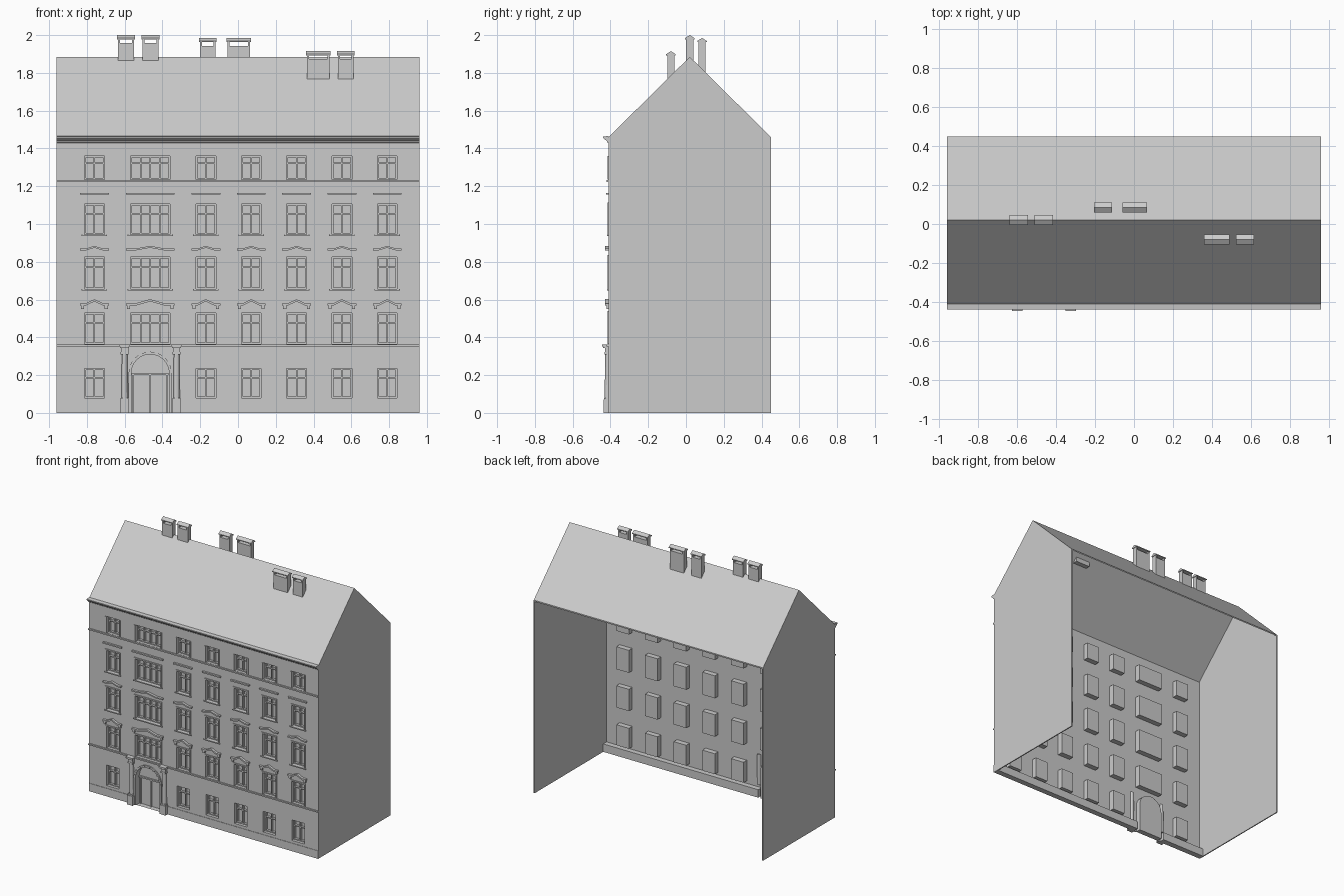
import bpy, bmesh, math

if "Cube" in bpy.data.objects:
    bpy.data.objects.remove(bpy.data.objects["Cube"])

plaster = bpy.data.materials.new("plaster_gray")
plaster.use_nodes = True
GRAY = (0.6, 0.6, 0.6, 1)
plaster.diffuse_color = GRAY
plaster.node_tree.nodes["Principled BSDF"].inputs["Base Color"].default_value = GRAY

# Main dimensions
HALF, FRONT, BACK, RIDGE_Y = 0.96, -0.41, 0.45, 0.02
EAVES, RIDGE = 1.46, 1.885
COLUMNS = [(-0.76, 0.105), (-0.465, 0.21)] + [(x, 0.105) for x in (-0.17, 0.07, 0.31, 0.55, 0.79)]
ROWS = [(0.08, 0.235), (0.365, 0.53), (0.655, 0.825), (0.945, 1.105), (1.235, 1.36)]
DEPTH = 0.04
DOOR_X, DOOR_R, SPRING = -0.465, 0.1, 0.21
BAY = COLUMNS[1]


def finish(name, bm, normals=True):
    if normals:
        bmesh.ops.recalc_face_normals(bm, faces=bm.faces)
    mesh = bpy.data.meshes.new(name)
    bm.to_mesh(mesh)
    bm.free()
    mesh.materials.append(plaster)
    obj = bpy.data.objects.new(name, mesh)
    bpy.context.collection.objects.link(obj)
    return obj


def prism(bm, points, axis, lo, hi):
    """Extrude a 2D outline along x (points are y,z) or y (points are x,z)."""
    def place(p, d):
        return (d, *p) if axis == "x" else (p[0], d, p[1])
    a = [bm.verts.new(place(p, lo)) for p in points]
    b = [bm.verts.new(place(p, hi)) for p in points]
    bm.faces.new(a)
    bm.faces.new(b[::-1])
    for i in range(len(points)):
        j = (i + 1) % len(points)
        bm.faces.new((a[i], b[i], b[j], a[j]))


def box(bm, x0, x1, y0, y1, z0, z1):
    prism(bm, [(x0, z0), (x1, z0), (x1, z1), (x0, z1)], "y", y0, y1)


def ring(radius, count=16):
    """Points over the door arch from right to left."""
    return [(DOOR_X + radius * math.cos(math.pi * i / count),
             SPRING + radius * math.sin(math.pi * i / count)) for i in range(count + 1)]


# Front wall: a sheet of cells, with the window cells pushed in as pockets
bm = bmesh.new()
xs = sorted([-HALF, HALF] + [x + s * w / 2 for x, w in COLUMNS for s in (-1, 1)])
zs = [0] + [z for row in ROWS for z in row] + [EAVES]
windows = []
bay_left, bay_right = BAY[0] - BAY[1] / 2, BAY[0] + BAY[1] / 2


def wall_face(points):
    return bm.faces.new([bm.verts.new((x, FRONT, z)) for x, z in points])


for i in range(len(xs) - 1):
    for j in range(len(zs) - 1):
        if i == 3 and j < 3:
            continue
        face = wall_face([(xs[i], zs[j]), (xs[i + 1], zs[j]), (xs[i + 1], zs[j + 1]), (xs[i], zs[j + 1])])
        if i % 2 and j % 2:
            windows.append(face)
# Wall around the arched doorway, and the window above it
top = ROWS[1][0]
arch = ring(DOOR_R)
for p, q in zip(arch, arch[1:]):
    wall_face([q, p, (p[0], top), (q[0], top)])
for inner, outer in ((DOOR_X - DOOR_R, bay_left), (DOOR_X + DOOR_R, bay_right)):
    lo, hi = sorted((inner, outer))
    wall_face([(lo, 0), (hi, 0), (hi, top), (lo, top)])
windows.append(wall_face([(bay_left, top), (bay_right, top), (bay_right, ROWS[1][1]), (bay_left, ROWS[1][1])]))
windows.append(wall_face([(DOOR_X - DOOR_R, 0), (DOOR_X + DOOR_R, 0)] + arch))
bmesh.ops.remove_doubles(bm, verts=bm.verts, dist=0.0001)
windows = [f for f in windows if f.is_valid]
pockets = bmesh.ops.extrude_discrete_faces(bm, faces=windows)["faces"]
bmesh.ops.translate(bm, verts=list({v for f in pockets for v in f.verts}), vec=(0, DEPTH, 0))
finish("front_wall", bm)

# Gable walls
for name, x in (("right_gable_wall", -HALF), ("left_gable_wall", HALF - 0.008)):
    bm = bmesh.new()
    prism(bm, [(FRONT, 0), (BACK, 0), (BACK, EAVES), (RIDGE_Y, RIDGE - 0.002), (FRONT, EAVES)], "x", x, x + 0.008)
    finish(name, bm)

# Roof: thin folded sheet
bm = bmesh.new()
prism(bm, [(FRONT, EAVES), (RIDGE_Y, RIDGE), (BACK, EAVES), (BACK, EAVES - 0.01),
           (RIDGE_Y, RIDGE - 0.01), (FRONT, EAVES - 0.01)], "x", -HALF, HALF)
finish("roof", bm)

# Cornice with stepped profile
bm = bmesh.new()
prism(bm, [(FRONT, 1.43), (-0.418, 1.432), (-0.42, 1.44), (-0.434, 1.45), (-0.44, 1.456),
           (-0.44, 1.463), (FRONT, 1.466)], "x", -HALF, HALF)
finish("cornice", bm)

# String courses and plinth
bm = bmesh.new()
for z in (0.357, 1.228):
    box(bm, -HALF, HALF, FRONT - 0.01, FRONT, z - 0.005, z + 0.005)
finish("string_courses", bm)
bm = bmesh.new()
for x0, x1 in ((-HALF, DOOR_X - 0.12), (DOOR_X + 0.12, HALF)):
    box(bm, x0, x1, FRONT - 0.003, FRONT + 0.04, 0, 0.06)
finish("plinth", bm)

# Window bars, surrounds and hoods
bars, trim, hoods = bmesh.new(), bmesh.new(), bmesh.new()
for c, (x, w) in enumerate(COLUMNS):
    for r, (z0, z1) in enumerate(ROWS):
        if c == 1 and r == 0:
            continue
        a, b, t = x - w / 2, x + w / 2, 0.008
        y0, y1 = FRONT + 0.022, FRONT + DEPTH
        transom = z0 + (z1 - z0) * 0.66
        for z in (z0, transom, z1 - t):
            box(bars, a, b, y0, y1, z, z + t)
        parts = 4 if c == 1 else 2
        for i in range(parts + 1):
            m = a + t / 2 + (w - t) * i / parts
            box(bars, m - t / 2, m + t / 2, y0, y1, z0, z1)
        if r == 0:
            continue
        # Raised surround and sill
        for s0, s1 in ((a - 0.011, a), (b, b + 0.011)):
            box(trim, s0, s1, FRONT - 0.005, FRONT, z0, z1)
        if r < 4:
            box(trim, a - 0.011, b + 0.011, FRONT - 0.006, FRONT, z1, z1 + 0.01)
        if r in (2, 3):
            box(trim, a - 0.015, b + 0.015, FRONT - 0.008, FRONT, z0 - 0.008, z0)
        # Hoods: pediments with brackets, low pediments, then straight
        h = w / 2 + 0.024
        if r == 3:
            box(hoods, x - h, x + h, FRONT - 0.014, FRONT, 1.155, 1.165)
        elif r < 3:
            base, rise, thick = ((0.568, 0.022, 0.012), (0.86, 0.014, 0.01))[r - 1]
            line = [(-h, 0), (-h * 0.6, 0), (0, rise), (h * 0.6, 0), (h, 0)]
            outline = [(x + u, base + v) for u, v in line]
            outline += [(x + u, base + v + thick) for u, v in reversed(line)]
            prism(hoods, outline, "y", FRONT - 0.018, FRONT)
            if r == 1:
                for s in (-1, 1):
                    m = x + s * (h - 0.014)
                    box(hoods, m - 0.008, m + 0.008, FRONT - 0.012, FRONT, 0.55, base)
finish("window_bars", bars)
finish("window_surrounds", trim)
finish("window_hoods", hoods)

# Door arch trim: alternating voussoirs and jambs
bm = bmesh.new()
inner, outer = ring(DOOR_R), ring(DOOR_R + 0.014)
for i in range(len(inner) - 1):
    proud = 0.012 if i % 2 else 0.007
    prism(bm, [inner[i], outer[i], outer[i + 1], inner[i + 1]], "y", FRONT - proud, FRONT)
for s in (-1, 1):
    e = sorted((DOOR_X + s * DOOR_R, DOOR_X + s * (DOOR_R + 0.014)))
    box(bm, *e, FRONT - 0.008, FRONT, 0, SPRING)
finish("door_surround", bm)

# Door leaves
bm = bmesh.new()
for x in (DOOR_X - 0.09, DOOR_X, DOOR_X + 0.09):
    box(bm, x - 0.005, x + 0.005, FRONT + 0.03, FRONT + DEPTH, 0, SPRING)
box(bm, DOOR_X - DOOR_R, DOOR_X + DOOR_R, FRONT + 0.028, FRONT + DEPTH, SPRING - 0.01, SPRING)
finish("door_bars", bm)

# Columns beside the door: pedestal, shaft and stepped capital
for name, x in (("right_door_column", DOOR_X - 0.135), ("left_door_column", DOOR_X + 0.14)):
    bm = bmesh.new()
    for half, y, z0, z1 in ((0.024, 0.028, 0, 0.07), (0.021, 0.024, 0.07, 0.08), (0.021, 0.022, 0.31, 0.322),
                            (0.019, 0.02, 0.322, 0.344), (0.024, 0.03, 0.344, 0.352), (0.028, 0.036, 0.352, 0.362)):
        box(bm, x - half, x + half, FRONT - y, FRONT, z0, z1)
    shaft = bmesh.ops.create_cone(bm, cap_ends=True, segments=12, radius1=0.017, radius2=0.015, depth=0.23)
    bmesh.ops.translate(bm, verts=shaft["verts"], vec=(x, FRONT - 0.004, 0.195))
    finish(name, bm)

# Chimneys: stack, open flue slot between two posts, gabled cap
CHIMNEYS = [(-0.593, 0.095, 0.02, 1.865, 2.0), (-0.463, 0.095, 0.02, 1.865, 2.0),
            (-0.16, 0.092, 0.085, 1.78, 1.985), (0.004, 0.128, 0.085, 1.78, 1.985),
            (0.425, 0.13, -0.08, 1.76, 1.915), (0.57, 0.092, -0.08, 1.76, 1.915)]
for n, (x, w, y, z0, z1) in enumerate(CHIMNEYS):
    bm = bmesh.new()
    h, d = w / 2 - 0.005, 0.019
    box(bm, x - h, x + h, y - d, y + d, z0, z1 - 0.042)
    for s in (-1, 1):
        m = x + s * (h - 0.005)
        box(bm, m - 0.005, m + 0.005, y - d, y + d, z1 - 0.042, z1 - 0.022)
    prism(bm, [(y - 0.025, z1 - 0.022), (y + 0.025, z1 - 0.022), (y + 0.025, z1 - 0.016),
               (y, z1), (y - 0.025, z1 - 0.016)], "x", x - w / 2, x + w / 2)
    finish(f"chimney_{n + 1}", bm)
